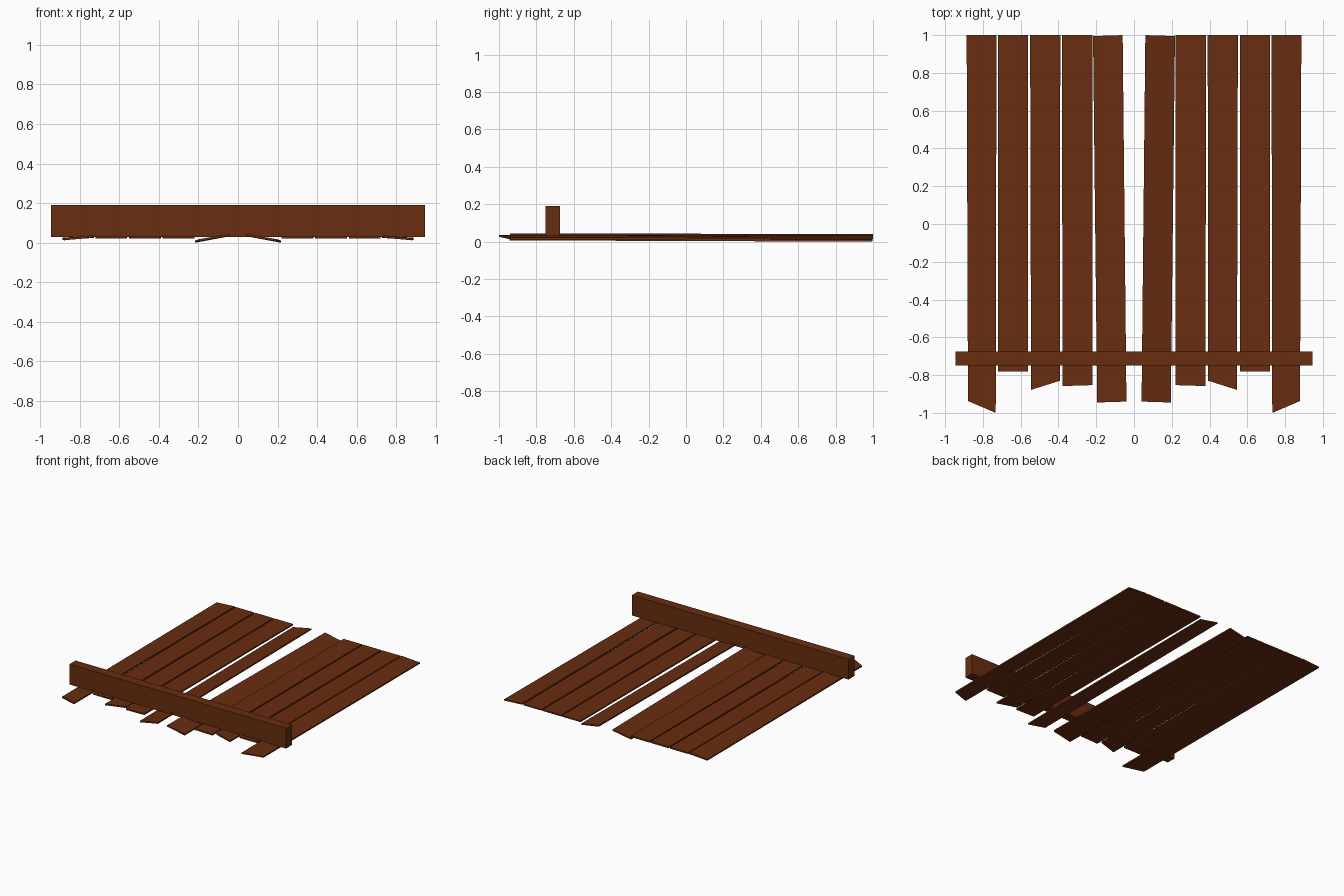
import bpy
import bmesh

cube = bpy.data.objects.get("Cube")
if cube:
    bpy.data.objects.remove(cube, do_unlink=True)

# Single brown timber colour
wood = bpy.data.materials.new("brown_wood")
wood.use_nodes = True
colour = (0.14, 0.026, 0.005, 1)
wood.diffuse_color = colour
wood.node_tree.nodes["Principled BSDF"].inputs["Base Color"].default_value = colour


def slab(name, base, thickness):
    """Extrude a four-cornered outline upwards into a board."""
    bm = bmesh.new()
    face = bm.faces.new([bm.verts.new(p) for p in base])
    top = bmesh.ops.extrude_face_region(bm, geom=[face])["geom"]
    bmesh.ops.translate(bm, vec=(0, 0, thickness),
                        verts=[v for v in top if isinstance(v, bmesh.types.BMVert)])
    bmesh.ops.recalc_face_normals(bm, faces=bm.faces)
    mesh = bpy.data.meshes.new(name)
    bm.to_mesh(mesh)
    bm.free()
    mesh.materials.append(wood)
    obj = bpy.data.objects.new(name, mesh)
    bpy.context.collection.objects.link(obj)


# Boards of the left half, as underside corners:
# front inner, front outer, back outer, back inner
boards = {
    "inner_plank": [(0.04, -0.94, 0.034), (0.195, -0.945, 0.007),
                    (0.217, 0.995, 0), (0.06, 1, 0.029)],
    "fourth_plank": [(0.22, -0.853, 0.022), (0.378, -0.858, 0.022),
                     (0.382, 1, 0.022), (0.22, 1, 0.022)],
    "third_plank": [(0.393, -0.83, 0.022), (0.545, -0.878, 0.022),
                    (0.55, 1, 0.022), (0.39, 1, 0.022)],
    "second_plank": [(0.56, -0.78, 0.022), (0.72, -0.78, 0.022),
                     (0.72, 1, 0.022), (0.56, 1, 0.022)],
    "outer_plank": [(0.732, -1, 0.026), (0.879, -0.937, 0.012),
                    (0.886, 1, 0.014), (0.728, 1, 0.024)],
}
for name, corners in boards.items():
    for side, sign in (("left", 1), ("right", -1)):
        slab(f"{side}_{name}", [(sign * x, y, z) for x, y, z in corners], 0.011)

# Cross beam lying over the boards
slab("cross_beam", [(-0.945, -0.75, 0.03), (0.945, -0.75, 0.03),
                    (0.945, -0.675, 0.03), (-0.945, -0.675, 0.03)], 0.16)
